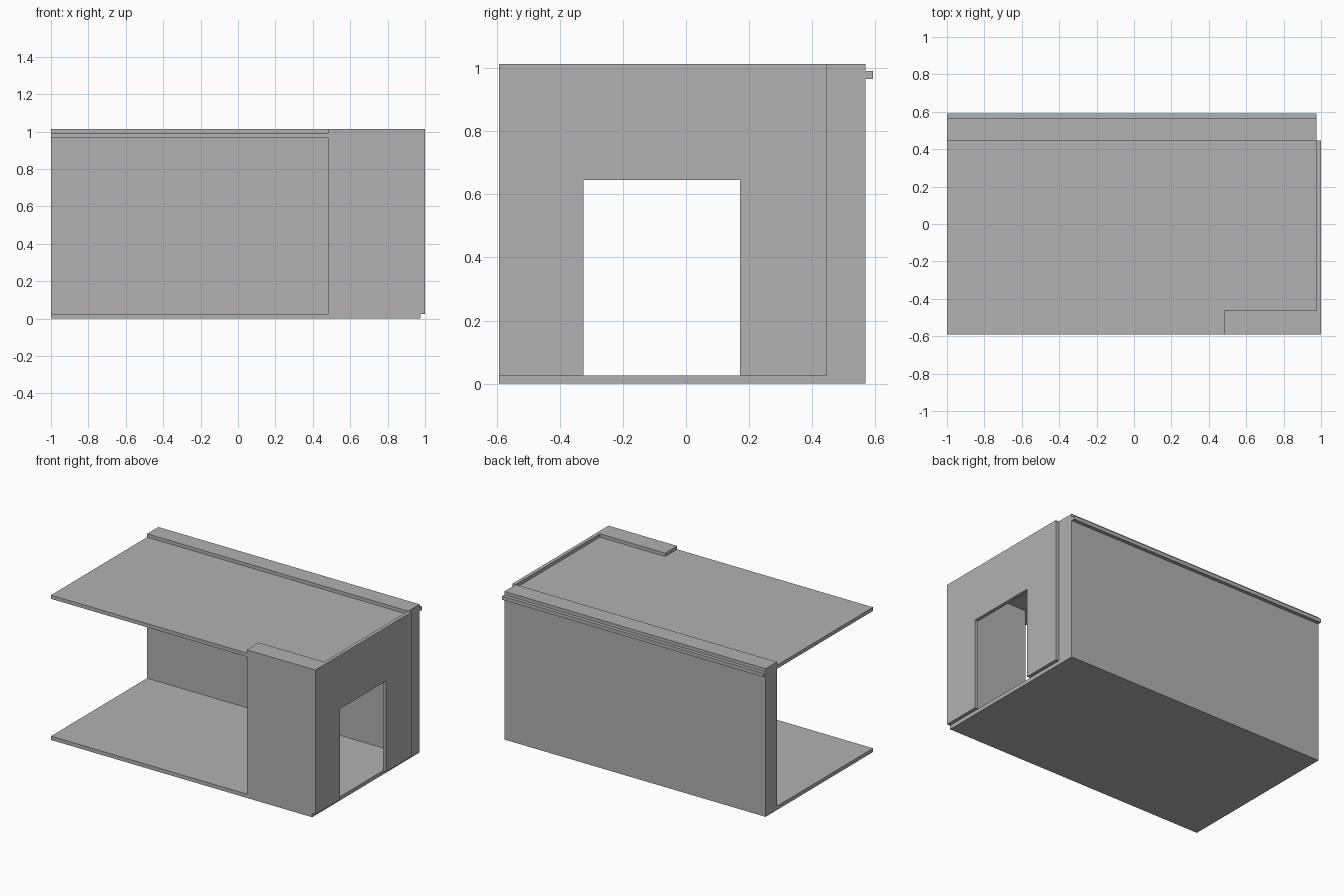
import bpy
import bmesh

cube = bpy.data.objects.get("Cube")
if cube:
    bpy.data.objects.remove(cube, do_unlink=True)

# One plain grey for the whole building
grey = bpy.data.materials.new("plain_grey")
grey.use_nodes = True
colour = (0.445, 0.445, 0.445, 1)
grey.diffuse_color = colour
grey.node_tree.nodes["Principled BSDF"].inputs["Base Color"].default_value = colour

# Shared levels and edges
LEFT, WALL_IN, WALL_OUT = -1.0, 0.976, 1.0
FRONT, BACK = -0.592, 0.592
REAR_IN, REAR_OUT = 0.446, 0.568
RETURN_X, RETURN_Y = 0.481, -0.463
FLOOR_TOP, ROOF_LOW, ROOF_TOP, TOP = 0.026, 0.965, 0.99, 1.013


def extrude_profile(name, profile, x0, x1):
    """Solid made from a (y, z) outline swept along x."""
    bm = bmesh.new()
    face = bm.faces.new([bm.verts.new((x0, y, z)) for y, z in profile])
    swept = bmesh.ops.extrude_face_region(bm, geom=[face])["geom"]
    verts = [v for v in swept if isinstance(v, bmesh.types.BMVert)]
    bmesh.ops.translate(bm, verts=verts, vec=(x1 - x0, 0, 0))
    bmesh.ops.recalc_face_normals(bm, faces=bm.faces)
    mesh = bpy.data.meshes.new(name)
    bm.to_mesh(mesh)
    bm.free()
    mesh.materials.append(grey)
    obj = bpy.data.objects.new(name, mesh)
    bpy.context.collection.objects.link(obj)
    return obj


def box(name, x, y, z):
    outline = [(y[0], z[0]), (y[1], z[0]), (y[1], z[1]), (y[0], z[1])]
    return extrude_profile(name, outline, *x)


# Floor, and the roof slab whose rear edge sticks out as a ledge
length = (LEFT, WALL_IN)
box("floor", length, (FRONT, REAR_OUT), (0, FLOOR_TOP))
box("roof", length, (FRONT, BACK), (ROOF_LOW, ROOF_TOP))

# Rear wall and front return wall, each continued above the roof as a parapet
for level, z in (("wall", (FLOOR_TOP, ROOF_LOW)), ("parapet", (ROOF_TOP, TOP))):
    box("rear_" + level, length, (REAR_IN, REAR_OUT), z)
    box("front_" + level, (RETURN_X, WALL_IN), (FRONT, RETURN_Y), z)

# Thin side wall with a doorway open at the bottom
door_y0, door_y1, door_top = -0.324, 0.171, 0.646
extrude_profile("side_wall", [
    (FRONT, FLOOR_TOP), (door_y0, FLOOR_TOP), (door_y0, door_top),
    (door_y1, door_top), (door_y1, FLOOR_TOP), (REAR_IN, FLOOR_TOP),
    (REAR_IN, TOP), (FRONT, TOP)], WALL_IN, WALL_OUT)
